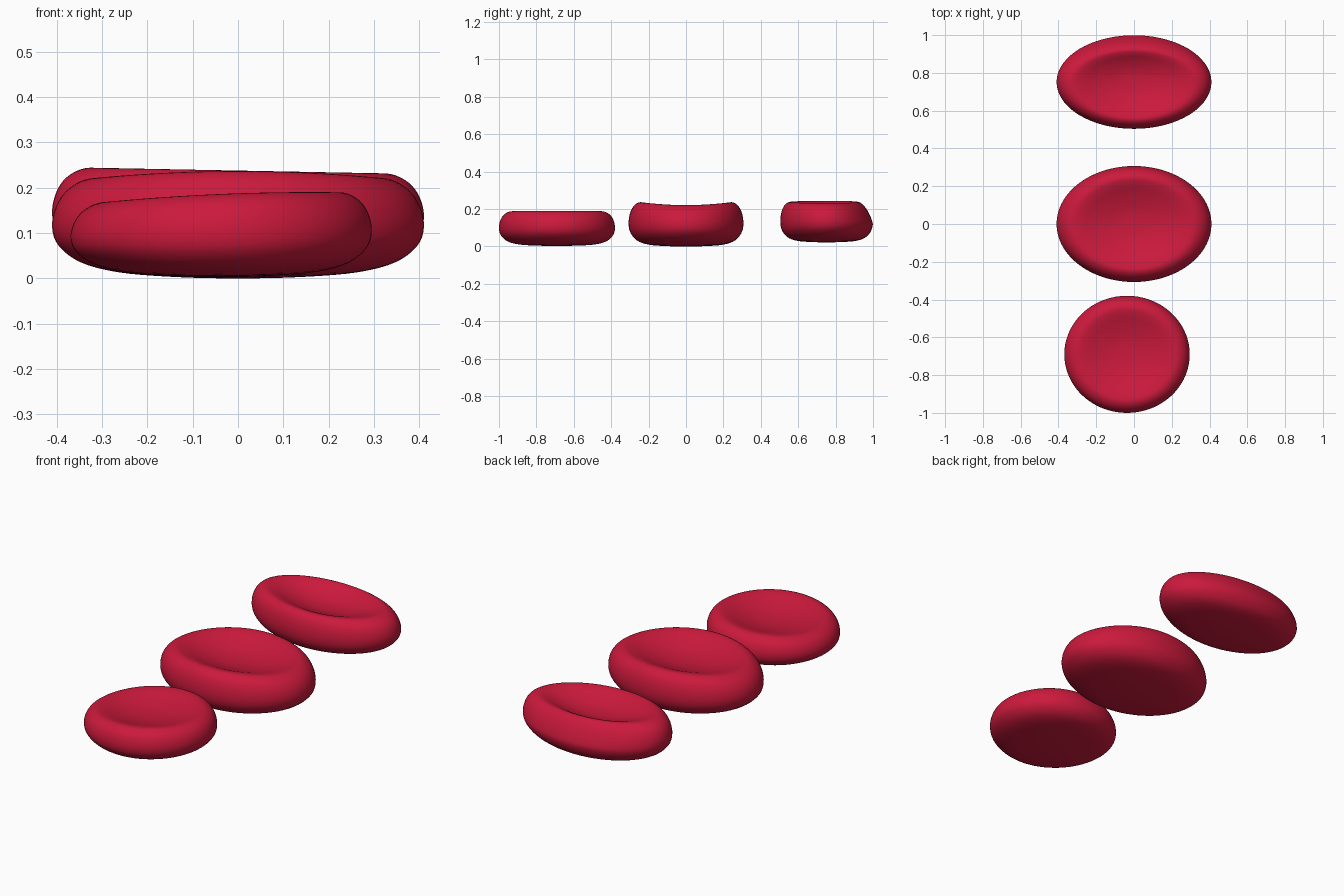
import bpy, bmesh, math

if "Cube" in bpy.data.objects:
    bpy.data.objects.remove(bpy.data.objects["Cube"])

# half cross-section of a dimpled cell: (radius, height), bottom centre to top centre
PROFILE = [(0, 0), (0.35, 0.008), (0.65, 0.04), (0.85, 0.13), (0.965, 0.30),
           (1.0, 0.50), (0.98, 0.72), (0.92, 0.89), (0.82, 0.985), (0.70, 0.965),
           (0.50, 0.86), (0.25, 0.765), (0, 0.74)]
SEG = 72
STEPS = 4


def smooth_profile(pts):
    """Catmull-Rom sampling of the half section, mirrored over the axis at both ends."""
    p = [(-pts[1][0], pts[1][1])] + pts + [(-pts[-2][0], pts[-2][1])]
    out = []
    for i in range(1, len(p) - 2):
        for s in range(STEPS):
            t = s / STEPS
            out.append(tuple(
                0.5 * (2 * b + (c - a) * t + (2 * a - 5 * b + 4 * c - d) * t * t
                       + (3 * b - a - 3 * c + d) * t ** 3)
                for a, b, c, d in zip(p[i - 1], p[i], p[i + 1], p[i + 2])))
    return out + [pts[-1]]


mat = bpy.data.materials.new("blood_red")
mat.diffuse_color = (0.60, 0.01, 0.045, 1)
mat.use_nodes = True
mat.node_tree.nodes["Principled BSDF"].inputs["Base Color"].default_value = mat.diffuse_color


def cell(name, centre, rx, ry, z0, height, saddle=0, tilt=0, lean=0):
    """saddle lowers the rim at the x ends, tilt raises it to +x, lean slants the back wall."""
    prof = smooth_profile(PROFILE)
    bm = bmesh.new()

    def vert(r, h, a):
        u, v = r * math.cos(a), r * math.sin(a)
        y = ry * v
        if v > 0:
            y *= 1 - lean * max(0, h - 0.45) * 1.8
        z = z0 + h * (height - saddle * u * u + tilt * u)
        z += 0.012 * (1 - h) * u * u
        return bm.verts.new((centre[0] + rx * u, centre[1] + y, z))

    rings = [[vert(r, h, 2 * math.pi * k / SEG) for k in range(SEG)] for r, h in prof[1:-1]]
    bottom, top = vert(0, prof[0][1], 0), vert(0, prof[-1][1], 0)
    for k in range(SEG):
        n = (k + 1) % SEG
        bm.faces.new((bottom, rings[0][n], rings[0][k]))
        bm.faces.new((rings[-1][k], rings[-1][n], top))
        for lo, hi in zip(rings, rings[1:]):
            bm.faces.new((lo[k], lo[n], hi[n], hi[k]))
    for f in bm.faces:
        f.smooth = True
    me = bpy.data.meshes.new(name)
    bm.to_mesh(me)
    bm.free()
    me.materials.append(mat)
    ob = bpy.data.objects.new(name, me)
    bpy.context.collection.objects.link(ob)


# three cells in a row, front to back
cell("front_cell", (-0.037, -0.69), 0.332, 0.31, 0.003, 0.185, saddle=0.012, tilt=0.014)
cell("middle_cell", (0, 0), 0.41, 0.307, 0.0, 0.239, saddle=0.026)
cell("back_cell", (0, 0.752), 0.41, 0.248, 0.022, 0.218, tilt=-0.008, lean=0.15)
